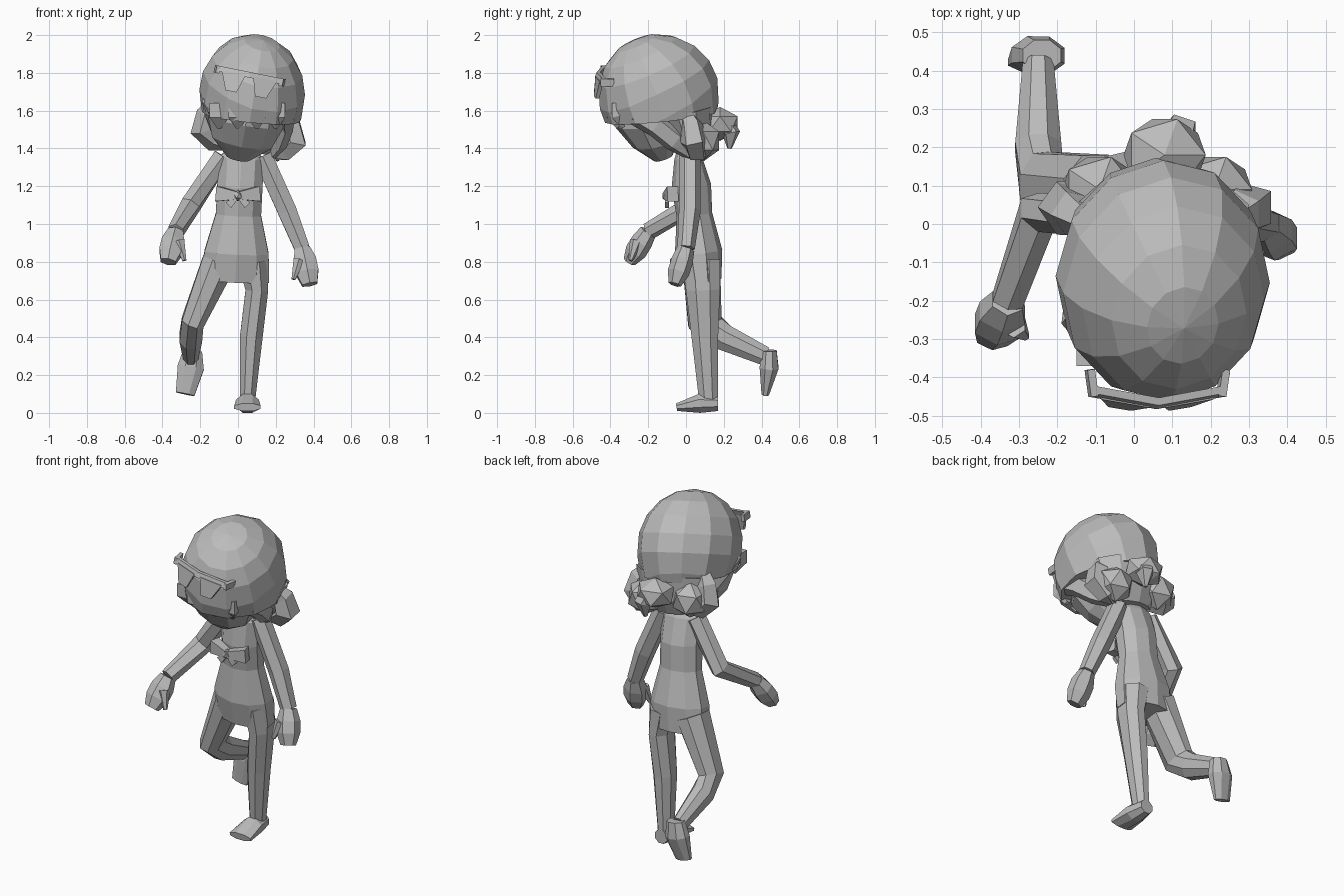
import bpy, bmesh, math
from mathutils import Vector, Matrix

if "Cube" in bpy.data.objects:
    bpy.data.objects.remove(bpy.data.objects["Cube"], do_unlink=True)

grey = bpy.data.materials.new("plain grey")
grey.use_nodes = True
shade = (.5, .5, .5, 1)
grey.diffuse_color = shade
grey.node_tree.nodes["Principled BSDF"].inputs["Base Color"].default_value = shade


def finish(name, bm):
    bmesh.ops.recalc_face_normals(bm, faces=bm.faces)
    mesh = bpy.data.meshes.new(name)
    bm.to_mesh(mesh)
    bm.free()
    mesh.materials.append(grey)
    obj = bpy.data.objects.new(name, mesh)
    bpy.context.collection.objects.link(obj)
    return obj


def sample(values, t):
    """Read a list of sizes at t, blending between neighbours."""
    t *= len(values) - 1
    i = min(int(t), len(values) - 2)
    return values[i] + (values[i + 1] - values[i]) * (t - i)


def tube(name, path, wide, deep=None, sides=6):
    """Faceted tube along a path, its width and depth blended from end to end."""
    path = [Vector(p) for p in path]
    last = len(path) - 1
    grow = 1 / math.cos(math.pi / sides)
    bm = bmesh.new()
    rings = []
    for i, centre in enumerate(path):
        along = (path[min(i + 1, last)] - path[max(i - 1, 0)]).normalized()
        ref = Vector((0, 0, 1)) if abs(along.x) > .85 else Vector((1, 0, 0))
        u = (ref - along * ref.dot(along)).normalized()
        v = along.cross(u)
        u *= sample(wide, i / last) * grow
        v *= sample(deep or wide, i / last) * grow
        angles = [(k + .5) * math.tau / sides for k in range(sides)]
        rings.append([bm.verts.new(centre + u * math.cos(a) + v * math.sin(a))
                      for a in angles])
    for low, high in zip(rings, rings[1:]):
        for k in range(sides):
            n = (k + 1) % sides
            bm.faces.new((low[k], low[n], high[n], high[k]))
    bm.faces.new(rings[0])
    bm.faces.new(rings[-1])
    return finish(name, bm)


def tuft(name, centre, size):
    """Faceted rounded lump."""
    bm = bmesh.new()
    bmesh.ops.create_icosphere(bm, subdivisions=1, radius=1)
    bm.transform(Matrix.Translation(centre) @ Matrix.Diagonal((*size, 1)))
    return finish(name, bm)


def arm(word, side, shoulder, elbow, wrist, tip):
    """Bent arm with a mitten hand and a thumb turned inward."""
    wrist, tip = Vector(wrist), Vector(tip)
    tube(word + "_arm", [shoulder, elbow, wrist], (.05, .05, .04))
    palm = [wrist.lerp(tip, t / 3) for t in range(4)]
    tube(word + "_hand", palm, (.04, .06, .06, .04), (.04, .05, .05, .03))
    root = palm[1] + Vector((-side * .03, -.03, 0))
    end = root + Vector((-side * .03, -.03, -.1))
    tube(word + "_thumb", [root, end], (.03, .01))


# Torso and fitted dress, leaning along a straight spine
heights = (1.4, 1.35, 1.2, 1.05, .85, .7)
tube("torso", [(.05 * (z - 1), .16 - .11 * z, z) for z in heights],
     (.06, .12, .12, .12, .17, .18), (.05, .07, .1, .09, .12, .1), sides=10)

# Standing leg and raised leg
tube("left_leg", [(.08, .08, .8), (.1, .09, .65), (.07, .1, .4), (.05, .12, .06)],
     (.08, .06, .06, .04), (.1, .09, .07, .05), sides=8)
tube("left_foot", [(.05, .17, .05), (.05, .07, .05), (.05, -.05, .03)],
     (.04, .06, .07), (.04, .05, .02), sides=8)
tube("right_leg", [(-.1, .08, .8), (-.24, .1, .48), (-.25, .2, .4), (-.25, .42, .3)],
     (.09, .06, .06, .04), (.1, .09, .07, .05), sides=8)
tube("right_foot", [(-.24, .44, .33), (-.25, .44, .24), (-.28, .42, .1)],
     (.05, .07, .05), (.04, .05, .02), sides=8)

# Arms
arm("left", 1, (.13, .02, 1.36), (.26, .02, 1.07), (.34, 0, .87), (.38, -.06, .68))
arm("right", -1, (-.08, .02, 1.36), (-.25, .03, 1.1), (-.33, -.2, .96), (-.37, -.3, .8))

# Bow on the chest
tuft("bow_knot", (0, -.1, 1.15), (.03, .03, .03))
for side, word in ((1, "left"), (-1, "right")):
    tube(word + "_bow_loop", [(0, -.1, 1.15), (side * .11, -.07, 1.16)],
         (.02, .04), (.02, .03), sides=4)
    tube(word + "_bow_tail", [(0, -.1, 1.15), (side * .05, -.1, 1.1)],
         (.01, .02), (.01, .01), sides=4)

# Face, and the hair mass behind it
tube("face", [(0, -.12, 1.35), (.02, -.15, 1.44), (.04, -.17, 1.54), (.05, -.17, 1.63)],
     (.06, .16, .2, .2), (.05, .13, .2, .22), sides=10)
tube("nape_hair", [(.05, .03, 1.38), (.06, .03, 1.46), (.07, 0, 1.6)],
     (.12, .2, .23), (.07, .11, .15), sides=10)

# Domed crown: sphere with its pole tipped forward, cut along the hairline
bm = bmesh.new()
bmesh.ops.create_uvsphere(bm, u_segments=12, v_segments=9, radius=1)
tip = Vector((0, 0, 1)).rotation_difference(Vector((.2, -.4, .9)))
bm.transform(tip.to_matrix().to_4x4())
for vert in bm.verts:
    if vert.co.z < 0:
        vert.co.z *= 1.25 + max(vert.co.y, 0) / 2
bm.transform(Matrix.Translation((.075, -.145, 1.7)) @ Matrix.Diagonal((.28, .32, .307, 1)))
cut = bmesh.ops.bisect_plane(bm, geom=bm.verts[:] + bm.edges[:] + bm.faces[:],
                             plane_co=(0, -.15, 1.57), plane_no=(-.1, .1, -1),
                             clear_outer=True)
rim = [e for e in cut["geom_cut"] if isinstance(e, bmesh.types.BMEdge)]
bmesh.ops.holes_fill(bm, edges=rim, sides=0)
finish("crown_hair", bm)

# Broad fringe points spaced along the front hairline
for i in range(4):
    x = -.1 + .1 * i
    y = -.11 - .28 * math.sqrt(1 - ((x - .07) / .3) ** 2)
    tube("fringe_point_" + "abcd"[i],
         [(x, y, 1.64), (x, y, 1.57), (x, y + .03, 1.51)],
         (.05, .05, .01), (.03, .03, .01), sides=4)

# Locks and turned-up curls on both sides, lower on the left
for side, word in ((1, "left"), (-1, "right")):
    def beside(x, y, z):
        return .06 + side * x, y, z - .03 * side

    tube(word + "_side_lock", [beside(.2, -.26, 1.62), beside(.2, -.16, 1.55),
                               beside(.17, -.06, 1.47), beside(.12, .03, 1.4)],
         (.04, .03, .03, .02), (.06, .05, .05, .03), sides=5)
    tube(word + "_curl", [beside(.17, 0, 1.62), beside(.22, .03, 1.55),
                          beside(.24, .04, 1.47), beside(.18, .06, 1.41),
                          beside(.1, .04, 1.37)],
         (.03, .05, .06, .05, .01), sides=5)
    tuft(word + "_nape_curl", beside(.15, .09, 1.47), (.11, .1, .11))

# Middle curl at the back with its hanging tip
tuft("back_curl", (.08, .18, 1.53), (.12, .11, .09))
tube("back_curl_tip", [(.1, .2, 1.52), (.12, .24, 1.48), (.11, .23, 1.4)],
     (.05, .04, .01), sides=5)

# Glasses pushed up on the forehead: bent round it, then tilted
tilt = Matrix.Translation((.055, -.49, 1.755)) @ Matrix.Rotation(.2, 4, 'Y')


def glasses_part(name, outline, thick):
    bm = bmesh.new()
    front = bm.faces.new([bm.verts.new((x, x * x + max(z, 0) / 3, z)) for x, z in outline])
    for item in bmesh.ops.extrude_face_region(bm, geom=[front])["geom"]:
        if isinstance(item, bmesh.types.BMVert):
            item.co.y += thick
    bm.transform(tilt)
    finish(name, bm)


for side, word in ((1, "left"), (-1, "right")):
    lens = ((.02, .03), (.15, .03), (.11, -.07), (.05, -.07))
    brow = ((0, .02), (0, .05), (.18, .05), (.18, .02))
    glasses_part(word + "_lens", [(side * x, z) for x, z in lens], .02)
    glasses_part(word + "_brow_bar", [(side * x, z) for x, z in brow], .02)
    temple = tube(word + "_temple", [(side * .17, .04, .03), (side * .18, .11, .03)],
                  (.01, .01), (.02, .02), sides=4)
    temple.data.transform(tilt)
